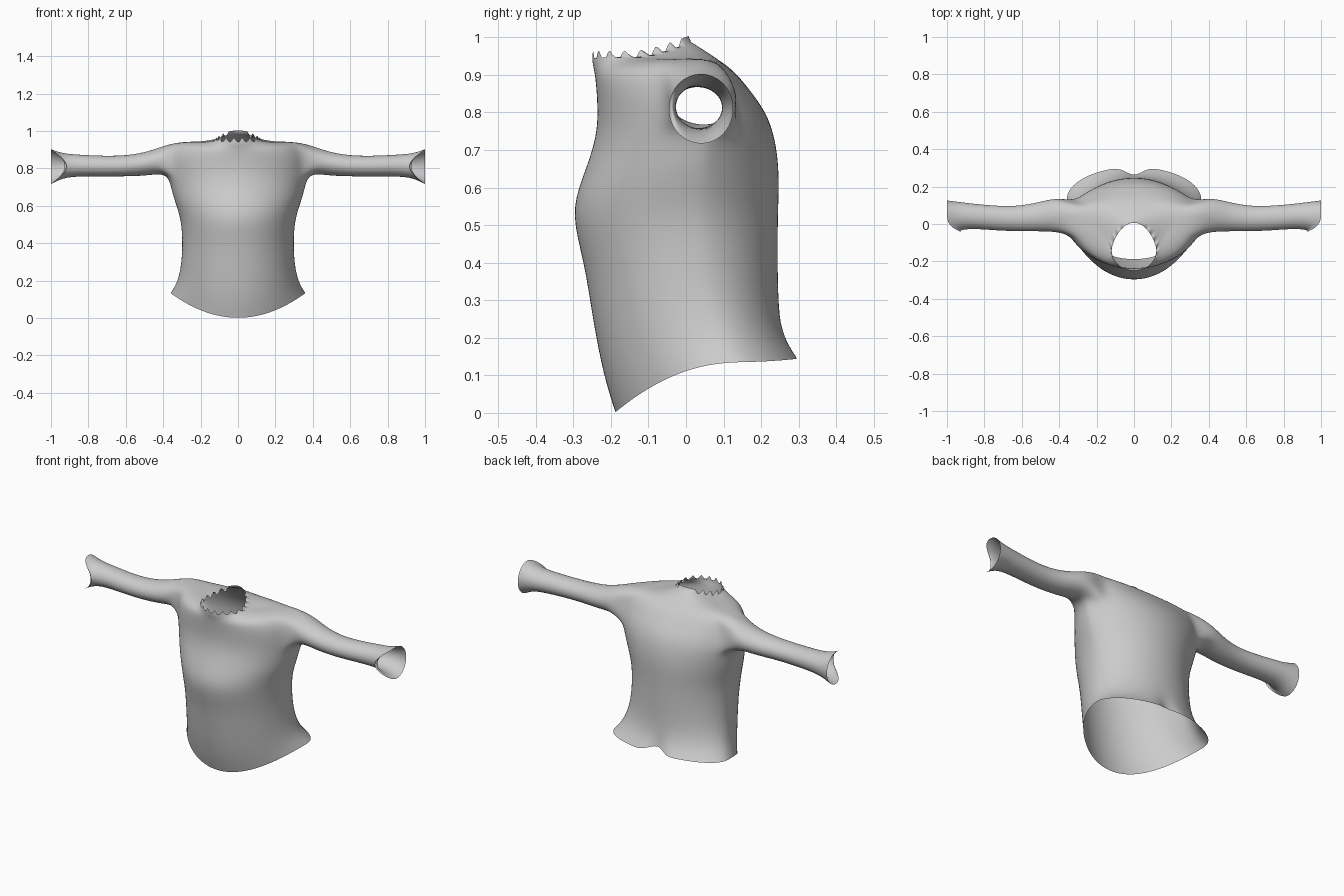
import bpy
import bmesh
from math import sin, cos, atan2, pi, radians

cube = bpy.data.objects.get("Cube")
if cube:
    bpy.data.objects.remove(cube)

SIDES = 32
HALF = SIDES // 2

# Torso rings, hem to collar:
# front z, front y, half width, side y, side z, back y, back z, back taper
TORSO = [
    (0.00, -.19, .362, .13, .135, .305, .145, 1),
    (0.10, -.222, .325, .08, .19, .268, .20, 1),
    (0.25, -.25, .303, .04, .29, .247, .28, 1),
    (0.40, -.272, .298, .03, .41, .245, .41, 1.1),
    (0.53, -.309, .306, .03, .53, .246, .53, 1.2),
    (0.62, -.28, .338, .03, .62, .25, .62, 1.25),
    (0.70, -.25, .358, .04, .69, .244, .70, 1.3),
    (0.76, -.238, .372, .05, .75, .23, .76, 1.3),
    (0.81, -.237, .375, .05, .81, .208, .81, 1.3),
    (0.86, -.24, .37, .05, .87, .17, .86, 1.2),
    (0.89, -.243, .34, .05, .938, .13, .91, 1),
    (0.912, -.246, .24, .02, .945, .08, .945, 1),
    (0.93, -.25, .16, -.07, .942, .035, .975, 1.2),
    (0.95, -.25, .12, -.14, .95, .008, .992, 1.4),
]
# Sleeve rings, shoulder to cuff: x, centre y, radius y, centre z, radius z
SLEEVE = [
    (.41, .05, .094, .845, .073),
    (.50, .04, .08, .822, .063),
    (.62, .027, .068, .812, .056),
    (.75, .032, .067, .813, .056),
    (.87, .043, .068, .816, .06),
    (.94, .042, .078, .814, .068),
    (1.0, .04, .088, .81, .095),
]
ARM_ROWS = (7, 10)      # ring span of the armhole
ARM_COLS = (-2, 3)      # column span of the armhole


def ring_point(row, k):
    """Point k on a torso ring, rounded in front and tapered behind."""
    zf, yf, hw, ym, zs, yb, zb, taper = TORSO[row]
    a = 2 * pi * k / SIDES
    s = sin(a)
    if s > 0:
        y = ym + (yb - ym) * s ** taper
        z = zs + (zb - zs) * s * s
    else:
        y = ym + (yf - ym) * -s
        z = zs + (zf - zs) * s * s
    return (hw * cos(a), y, z)


bm = bmesh.new()

# Torso grid
grid = [[bm.verts.new(ring_point(r, k)) for k in range(SIDES)]
        for r in range(len(TORSO))]

# Cleft at the middle of the back hem
grid[0][SIDES // 4].co.y -= .06
grid[0][SIDES // 4].co.z += .035
grid[1][SIDES // 4].co.y -= .015

lo, hi = ARM_ROWS
first, last = ARM_COLS
open_cols = {k % SIDES for k in range(first, last)}
open_cols |= {HALF - 1 - k for k in range(first, last)}
for r in range(len(TORSO) - 1):
    for k in range(SIDES):
        if lo <= r < hi and k in open_cols:
            continue
        n = (k + 1) % SIDES
        bm.faces.new((grid[r][k], grid[r][n], grid[r + 1][n], grid[r + 1][k]))

# Sleeves grow out of the armholes
path = [(lo, k) for k in range(first, last)]
path += [(r, last) for r in range(lo, hi)]
path += [(hi, k) for k in range(last, first, -1)]
path += [(r, first) for r in range(hi, lo, -1)]
count = len(path)
for side in (1, -1):
    prev = [grid[r][k % SIDES if side > 0 else HALF - k] for r, k in path]
    for x, yc, ry, zc, rz in SLEEVE:
        ring = []
        for i in range(count):
            a = radians(213.75) + 2 * pi * i / count
            # The cuff is cut back on its front
            cut = .09 * max(0, -cos(a)) ** 3 if x == 1 else 0
            ring.append(bm.verts.new((side * (x - cut), yc + ry * cos(a),
                                      zc + rz * sin(a))))
        for i in range(count):
            j = (i + 1) % count
            bm.faces.new((prev[i], prev[j], ring[j], ring[i]))
        prev = ring

bmesh.ops.delete(bm, geom=[v for v in bm.verts if not v.link_faces],
                 context='VERTS')
bmesh.ops.recalc_face_normals(bm, faces=bm.faces)

mesh = bpy.data.meshes.new("shirt")
bm.to_mesh(mesh)
bm.free()
shirt = bpy.data.objects.new("shirt", mesh)
bpy.context.collection.objects.link(shirt)
bpy.context.view_layer.objects.active = shirt
shirt.select_set(True)

subdivision = shirt.modifiers.new("smooth_cloth", 'SUBSURF')
subdivision.levels = 2
bpy.ops.object.modifier_apply(modifier=subdivision.name)

# Ragged collar edge, with a raised flap at the nape
bm = bmesh.new()
bm.from_mesh(shirt.data)
for v in bm.verts:
    if v.is_boundary and v.co.z > .9 and abs(v.co.x) < .2:
        if v.co.y > -.04 and abs(v.co.x) < .055:
            v.co.z += .012
        else:
            v.co.z += .014 * sin(17 * atan2(v.co.y + .13, v.co.x))
bm.to_mesh(shirt.data)
bm.free()

for polygon in shirt.data.polygons:
    polygon.use_smooth = True

# Plain cloth
cloth = bpy.data.materials.new("light_grey_cloth")
cloth.use_nodes = True
colour = (.6, .6, .6, 1)
cloth.diffuse_color = colour
cloth.node_tree.nodes["Principled BSDF"].inputs["Base Color"].default_value = colour
shirt.data.materials.append(cloth)
